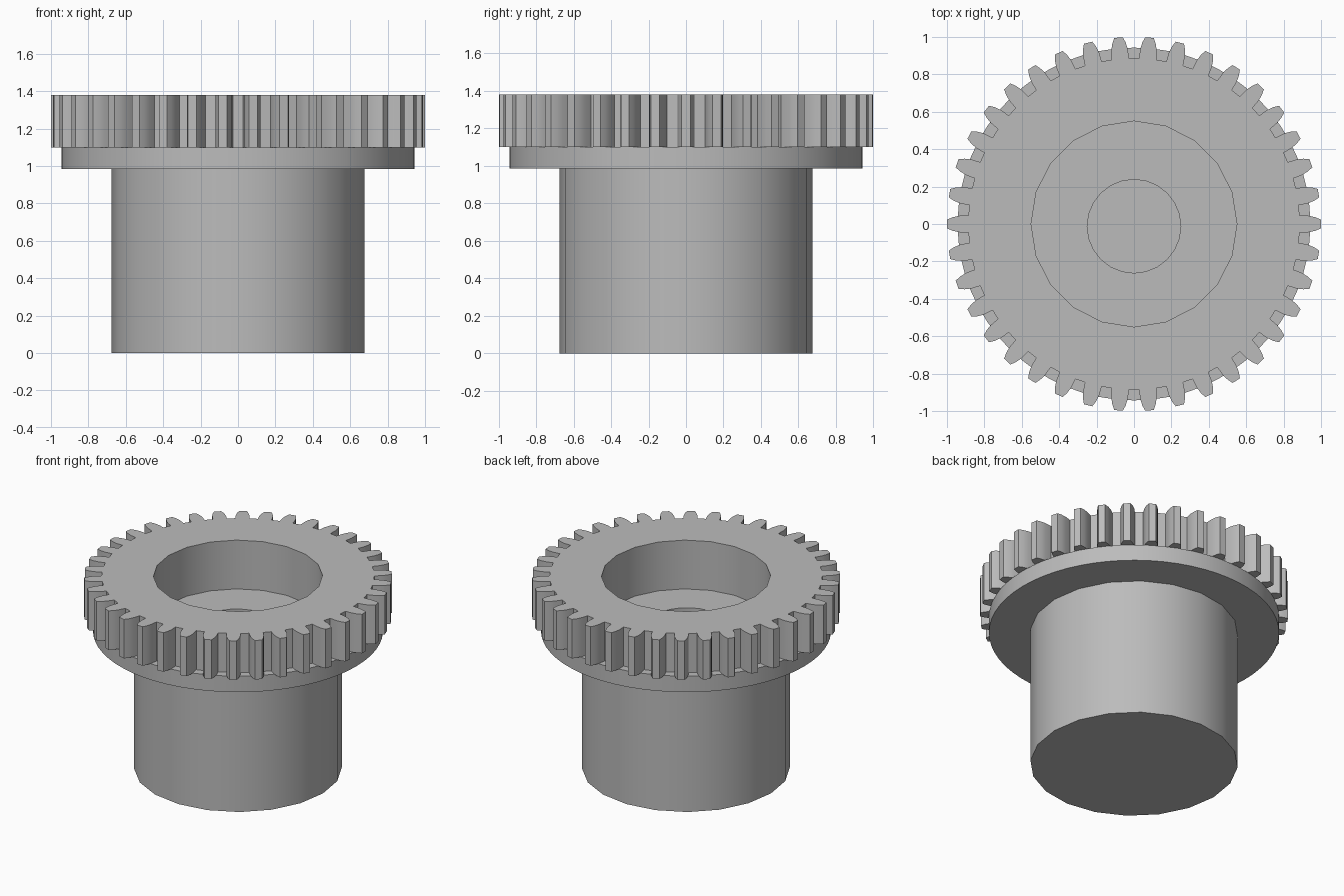
import bpy, bmesh, math

cube = bpy.data.objects.get("Cube")
if cube:
    bpy.data.objects.remove(cube, do_unlink=True)

grey = bpy.data.materials.new("plain grey")
grey.use_nodes = True
colour = (0.5, 0.5, 0.5, 1)
grey.diffuse_color = colour
grey.node_tree.nodes["Principled BSDF"].inputs["Base Color"].default_value = colour

TEETH = 38
# Half a tooth from root to tip: radius and half width
FLANK = [(0.885, 0.046), (0.935, 0.044), (0.97, 0.036), (1.0, 0.023)]


def circle(radius, sides, cy=0.0):
    steps = [math.tau * i / sides for i in range(sides)]
    return [(radius * math.cos(a), cy + radius * math.sin(a)) for a in steps]


def gear_outline():
    side = [(r, -w) for r, w in FLANK]
    tooth = side + [(r, -w) for r, w in reversed(side)]
    points = []
    for i in range(TEETH):
        c, s = math.cos(math.tau * i / TEETH), math.sin(math.tau * i / TEETH)
        points += [(x * c - y * s, x * s + y * c) for x, y in tooth]
    return points


def build(name, stack, cap_first=False, cap_last=False):
    """Skin a stack of (outline, height) loops with walls and flat rings."""
    bm = bmesh.new()
    loops = [[bm.verts.new((x, y, z)) for x, y in pts] for pts, z in stack]
    for (a, b), (low, high) in zip(zip(loops, loops[1:]), zip(stack, stack[1:])):
        if low[1] != high[1]:
            for i in range(len(a)):
                j = (i + 1) % len(a)
                bm.faces.new((a[i], a[j], b[j], b[i]))
        else:
            edges = []
            for ring in (a, b):
                for p, q in zip(ring, ring[1:] + ring[:1]):
                    edges.append(bm.edges.get((p, q)) or bm.edges.new((p, q)))
            bmesh.ops.triangle_fill(bm, edges=edges, use_beauty=True)
    if cap_first:
        bm.faces.new(loops[0])
    if cap_last:
        bm.faces.new(loops[-1])
    bmesh.ops.recalc_face_normals(bm, faces=bm.faces)
    mesh = bpy.data.meshes.new(name)
    bm.to_mesh(mesh)
    bm.free()
    mesh.materials.append(grey)
    obj = bpy.data.objects.new(name, mesh)
    bpy.context.collection.objects.link(obj)
    bpy.ops.object.select_all(action="DESELECT")
    obj.select_set(True)
    bpy.context.view_layer.objects.active = obj
    bpy.ops.object.shade_smooth_by_angle(angle=math.radians(30))
    return obj


hub, flange, seam = circle(0.675, 20), circle(0.943, 64), circle(0.6, 20)
bore, hole, teeth = circle(0.55, 20), circle(0.25, 24, -0.012), gear_outline()

# Hub and the flange above it
build("hub_and_flange",
      [(hub, 0), (hub, 0.985), (flange, 0.985), (flange, 1.1), (seam, 1.1)],
      cap_first=True)

# Toothed ring with the stepped blind bore
build("gear_ring",
      [(seam, 1.1), (teeth, 1.1), (teeth, 1.38), (bore, 1.38),
       (bore, 1.03), (hole, 1.03), (hole, 0.4)],
      cap_last=True)
